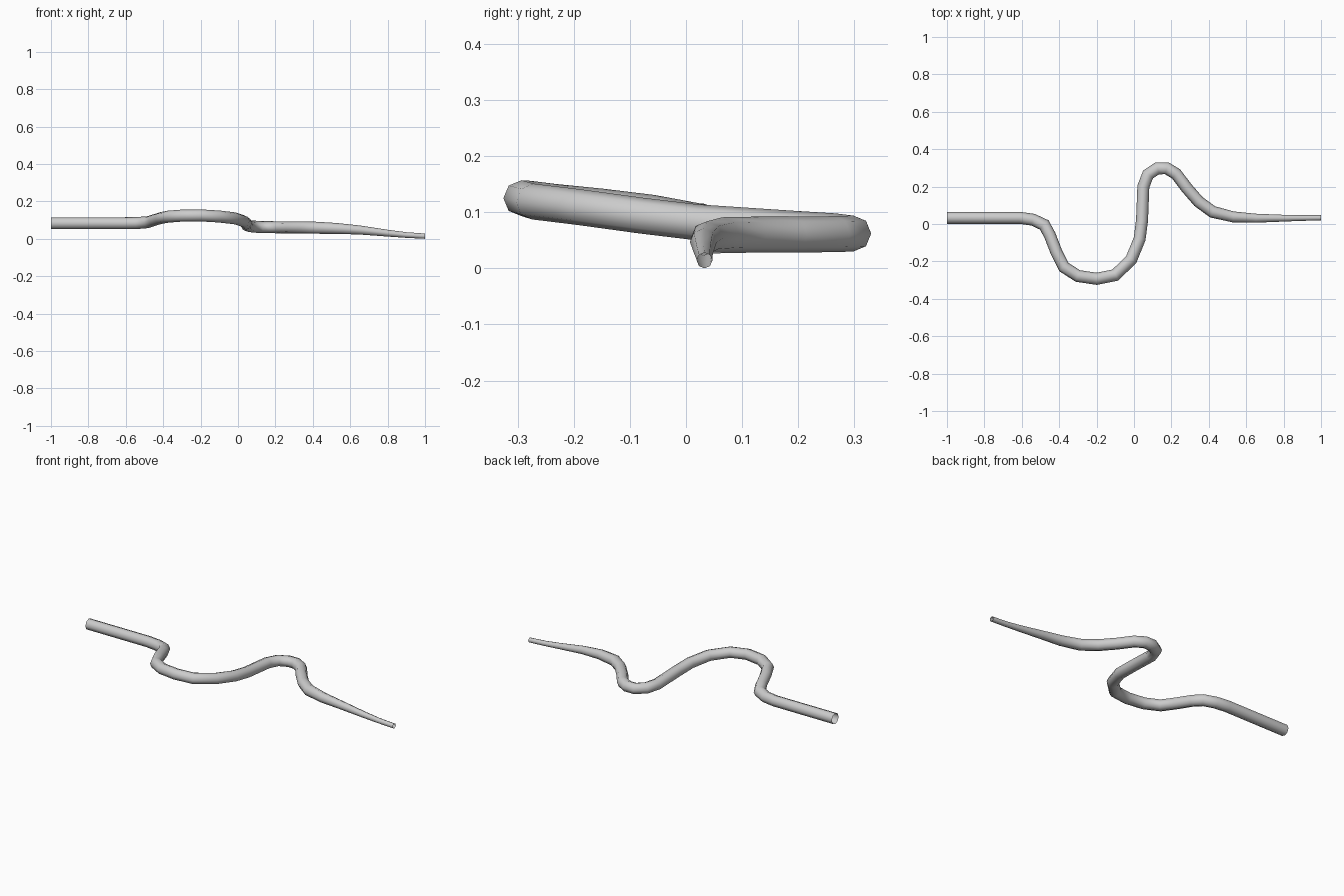
import bpy, bmesh, math
from mathutils import Vector

if "Cube" in bpy.data.objects:
    bpy.data.objects.remove(bpy.data.objects["Cube"])

SIDES = 8
# Centre line of the winding tube: x, y, z, radius
PATH = [
    (-1.00, .033, .086, .032), (-.61, .033, .086, .032), (-.54, .023, .087, .032),
    (-.48, -.005, .092, .032), (-.45, -.06, .102, .032), (-.415, -.15, .113, .032),
    (-.375, -.23, .121, .032), (-.30, -.278, .127, .032), (-.20, -.293, .128, .032),
    (-.10, -.273, .122, .032), (-.015, -.19, .112, .032), (.03, -.08, .097, .032),
    (.043, .02, .085, .032), (.05, .20, .073, .032), (.075, .265, .069, .032),
    (.125, .298, .065, .032), (.175, .298, .065, .032), (.225, .268, .064, .032),
    (.28, .195, .063, .032), (.345, .12, .063, .032), (.42, .065, .062, .032),
    (.53, .038, .058, .029), (.65, .031, .050, .024), (.80, .031, .033, .018),
    (.90, .032, .023, .015), (1.00, .033, .017, .014),
]

# Sweep an octagon along the path, mitred at each bend
pts = [Vector(p[:3]) for p in PATH]
bm = bmesh.new()
rings = []
for i, p in enumerate(pts):
    d_in = (p - pts[max(i - 1, 0)]).normalized()
    d_out = (pts[min(i + 1, len(pts) - 1)] - p).normalized()
    tangent = (d_in + d_out).normalized()
    if i in (0, len(pts) - 1):
        tangent, mitre = Vector((1, 0, 0)), 1
    else:
        mitre = 1 / max(tangent.dot(d_out), .7)
    side = Vector((0, 0, 1)).cross(tangent).normalized()
    up = tangent.cross(side)
    r = PATH[i][3]
    ring = []
    for k in range(SIDES):
        a = 2 * math.pi * k / SIDES
        ring.append(bm.verts.new(p + side * (r * mitre * math.cos(a)) + up * (r * math.sin(a))))
    rings.append(ring)
for a, b in zip(rings, rings[1:]):
    for k in range(SIDES):
        n = (k + 1) % SIDES
        bm.faces.new((a[k], a[n], b[n], b[k]))
bmesh.ops.recalc_face_normals(bm, faces=bm.faces)

# Winding open-ended tube with a tapered tail
mesh = bpy.data.meshes.new("winding_tube")
bm.to_mesh(mesh)
bm.free()
tube = bpy.data.objects.new("winding_tube", mesh)
bpy.context.collection.objects.link(tube)

# Rest it on the ground
low = min(v.co.z for v in mesh.vertices)
for v in mesh.vertices:
    v.co.z -= low
bpy.context.view_layer.objects.active = tube
tube.select_set(True)
bpy.ops.object.shade_smooth_by_angle(angle=math.radians(50))
